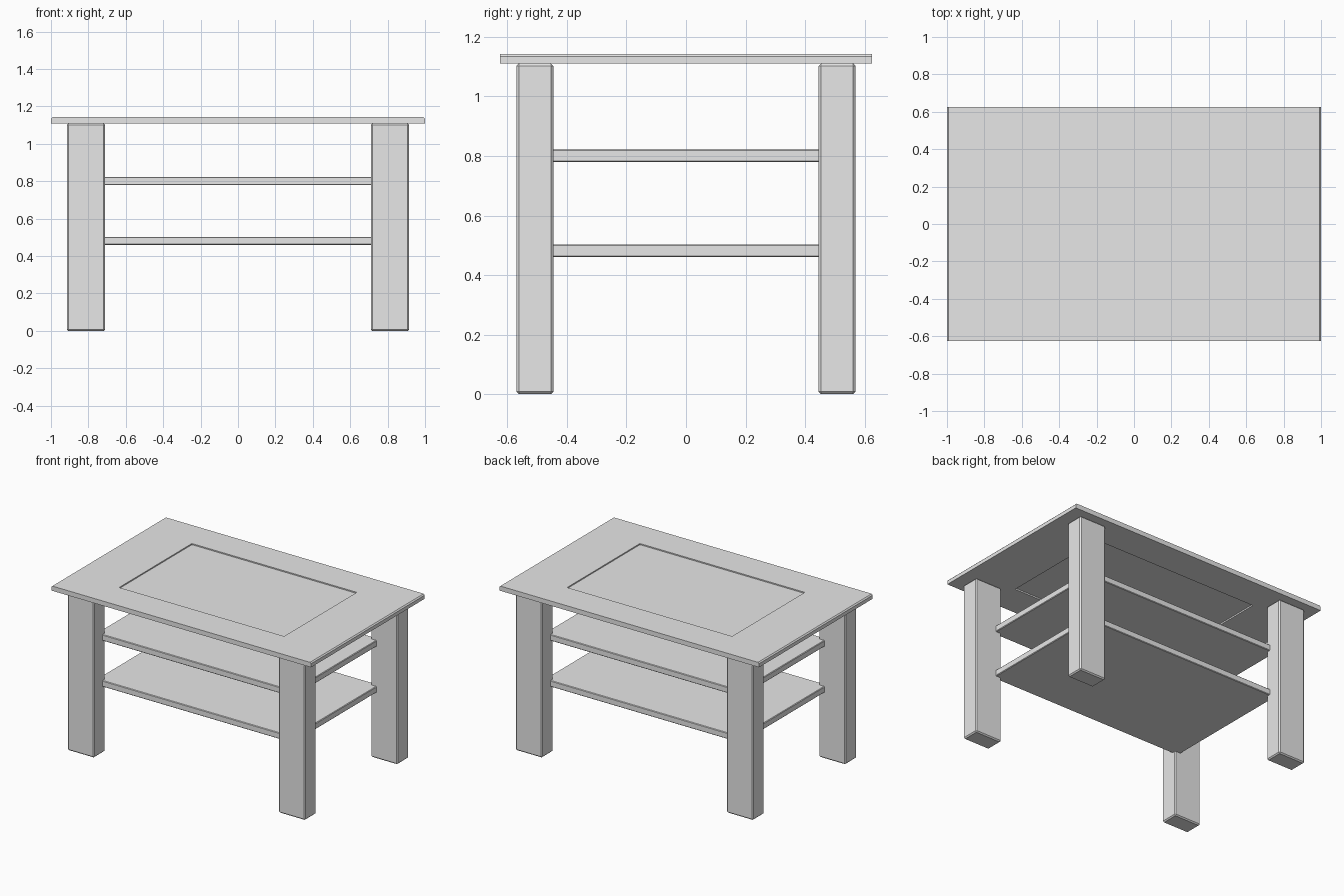
import bpy

cube = bpy.data.objects.get("Cube")
if cube:
    bpy.data.objects.remove(cube)

grey = bpy.data.materials.new("light_grey")
grey.use_nodes = True
colour = (0.8, 0.8, 0.8, 1)
grey.diffuse_color = colour
grey.node_tree.nodes["Principled BSDF"].inputs["Base Color"].default_value = colour


def box(name, x, y, z, bevel=0.0, edge_rule=None):
    """Box from (min, max) ranges; edge_rule picks which edges are chamfered."""
    spans = (x, y, z)
    bpy.ops.mesh.primitive_cube_add(size=1)
    ob = bpy.context.object
    ob.name = name
    for v in ob.data.vertices:
        v.co = [lo if c < 0 else hi for c, (lo, hi) in zip(v.co, spans)]
    ob.data.materials.append(grey)
    if bevel:
        mod = ob.modifiers.new("chamfer", "BEVEL")
        mod.width = bevel
        mod.segments = 1
        if edge_rule:
            mod.limit_method = "WEIGHT"
            weights = ob.data.attributes.new("bevel_weight_edge", "FLOAT", "EDGE")
            for e in ob.data.edges:
                a, b = (ob.data.vertices[i].co for i in e.vertices)
                weights.data[e.index].value = float(edge_rule(a, b))
    return ob


def side(sign, lo, hi):
    return tuple(sorted((sign * lo, sign * hi)))


LEG_TOP, TOP = 1.11, 1.143


# Upper edges along the two short ends of the table top
def end_edge(a, b):
    return min(a.z, b.z) > TOP - 0.001 and min(abs(a.x), abs(b.x)) > 0.99 and a.x * b.x > 0


# Four chamfered legs
for sx, lr in ((1, "left"), (-1, "right")):
    for sy, fb in ((-1, "front"), (1, "back")):
        box(f"{fb}_{lr}_leg", side(sx, 0.71, 0.915), side(sy, 0.445, 0.57),
            (0, LEG_TOP), 0.008)

# Two shelves let into the inner corners of the legs
for name, z in (("lower_shelf", 0.46), ("upper_shelf", 0.78)):
    box(name, (-0.755, 0.755), (-0.475, 0.475), (z, z + 0.043), 0.004)

# Table top frame: long boards, then end boards between them
for sy, fb in ((-1, "front"), (1, "back")):
    box(f"{fb}_top_board", (-1, 1), side(sy, 0.4, 0.625), (LEG_TOP, TOP), 0.008, end_edge)
for sx, lr in ((1, "left"), (-1, "right")):
    box(f"{lr}_end_board", side(sx, 0.635, 1), (-0.4, 0.4), (LEG_TOP, TOP), 0.008, end_edge)

# Recessed centre panel
box("centre_panel", (-0.635, 0.635), (-0.4, 0.4), (LEG_TOP + 0.01, TOP - 0.008))
